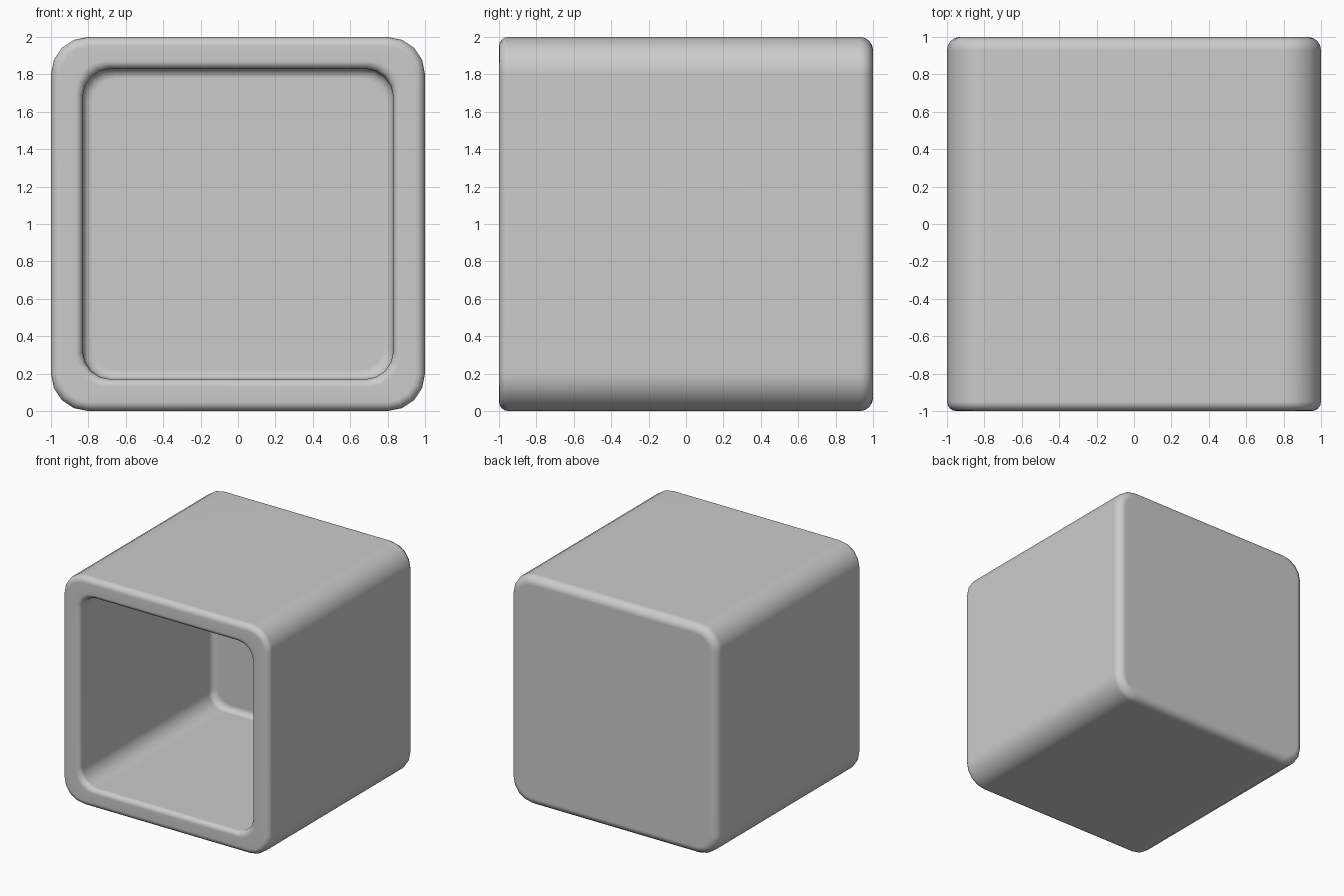
import bpy, bmesh
from math import sin, cos, pi

if "Cube" in bpy.data.objects:
    bpy.data.objects.remove(bpy.data.objects["Cube"])

CORNER_SEGMENTS = 4
EDGE_SEGMENTS = 4


def rounded_square(bm, half, radius, y):
    """Ring of vertices: a rounded square in the xz plane, centred at z = 1."""
    ring = []
    for q in range(4):
        a0 = q * pi / 2
        cx = (half - radius) * (1 if q in (0, 3) else -1)
        cz = (half - radius) * (1 if q in (0, 1) else -1)
        for i in range(CORNER_SEGMENTS + 1):
            a = a0 + pi / 2 * i / CORNER_SEGMENTS
            ring.append(bm.verts.new((cx + radius * cos(a), y, 1 + cz + radius * sin(a))))
    return ring


def arc(cx, cy, r, start, end):
    """Section points (half width, y) of one rounded edge."""
    return [(cx + r * cos(a), cy + r * sin(a)) for a in
            (start + (end - start) * i / EDGE_SEGMENTS for i in range(EDGE_SEGMENTS + 1))]


# Wall section: outer back edge, outer front edge, inner front edge, inner back edge
section = (arc(0.93, 0.93, 0.07, pi / 2, 0)
           + arc(0.95, -0.95, 0.05, 0, -pi / 2)
           + arc(0.87, -0.96, 0.04, -pi / 2, -pi)
           + arc(0.78, 0.78, 0.05, 0, pi / 2))

# Loft the section around the rounded square and cap both sides of the back wall
bm = bmesh.new()
rings = [rounded_square(bm, h, max(0.2 - (1 - h) * (1 if h > 0.9 else 0.3), 0.1), y)
         for h, y in section]
n = len(rings[0])
for a, b in zip(rings, rings[1:]):
    for i in range(n):
        j = (i + 1) % n
        bm.faces.new((a[i], a[j], b[j], b[i]))
bm.faces.new(rings[0])
bm.faces.new(rings[-1])
bmesh.ops.recalc_face_normals(bm, faces=bm.faces)

mesh = bpy.data.meshes.new("open_box")
bm.to_mesh(mesh)
bm.free()
box = bpy.data.objects.new("open_box", mesh)
bpy.context.collection.objects.link(box)

# Smooth shading with flat panels kept clean
bpy.context.view_layer.objects.active = box
box.select_set(True)
bpy.ops.object.shade_smooth_by_angle(angle=0.7)
weighted = box.modifiers.new("weighted_normals", 'WEIGHTED_NORMAL')
weighted.keep_sharp = True
